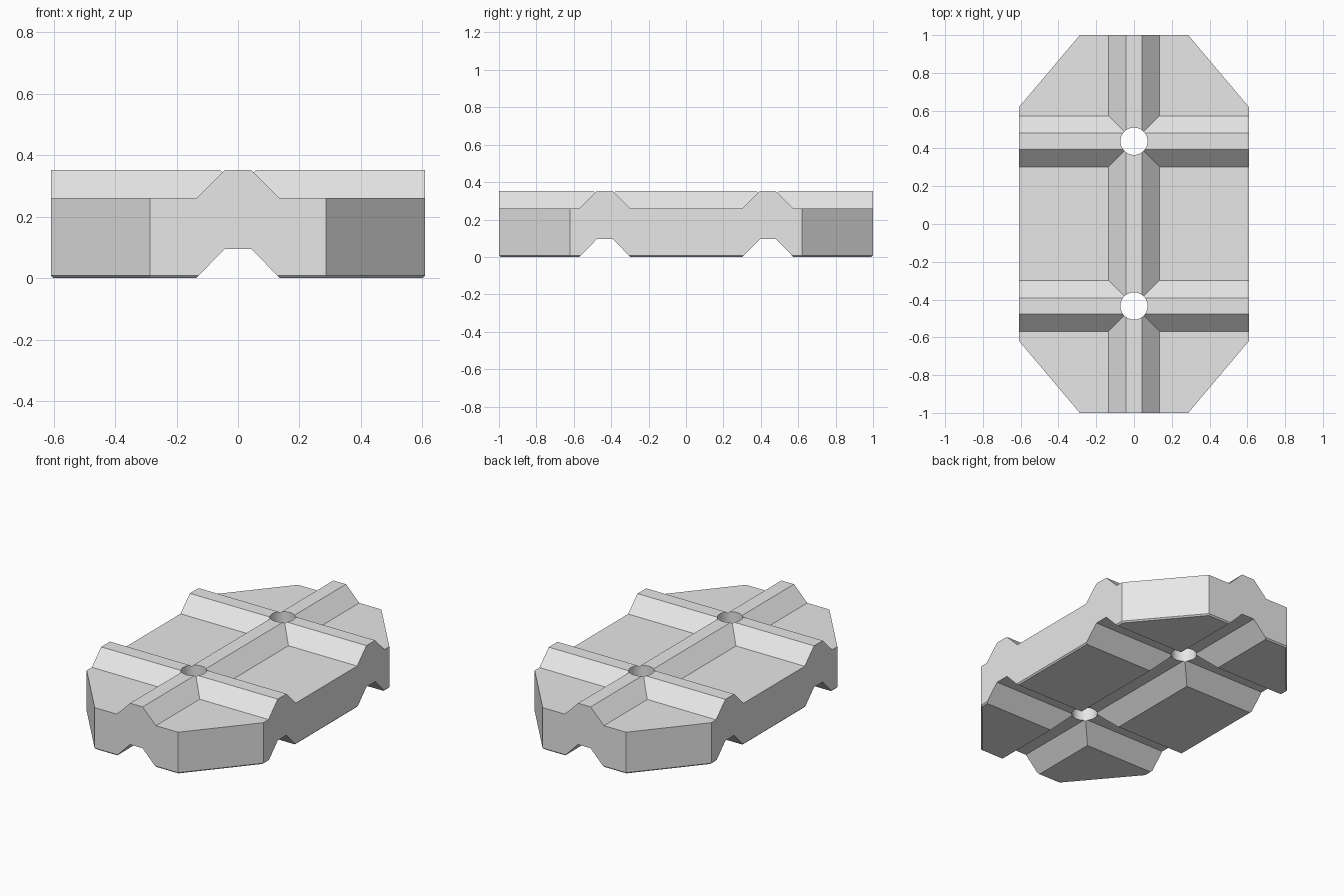
import bpy
import math
from mathutils import Matrix

cube = bpy.data.objects.get("Cube")
if cube:
    bpy.data.objects.remove(cube, do_unlink=True)

HALF_X, HALF_Y = 0.608, 1.0
SLAB_TOP, RIDGE_TOP, CHANNEL_ROOF = 0.26, 0.352, 0.095
NARROW, WIDE = 0.043, 0.135
CROSS_Y = (0.438, -0.434)
FOOT_BEVEL = 0.008


def make_mesh(name, rings):
    """Solid skinned through matching rings of points."""
    n = len(rings[0])
    verts = [p for ring in rings for p in ring]
    faces = [tuple(reversed(range(n))),
             tuple(range(len(verts) - n, len(verts)))]
    for r in range(len(rings) - 1):
        for i in range(n):
            j = (i + 1) % n
            faces.append((r * n + i, r * n + j, (r + 1) * n + j, (r + 1) * n + i))
    mesh = bpy.data.meshes.new(name)
    mesh.from_pydata(verts, [], faces)
    obj = bpy.data.objects.new(name, mesh)
    bpy.context.collection.objects.link(obj)
    return obj


def bar(name, z_low, z_high, length, along_x=False, y=0.0):
    """Long bar with 45 degree sides, wide at z_low and narrow at z_high."""
    drop = 0.05
    profile = [(-WIDE - drop, z_low - drop), (WIDE + drop, z_low - drop),
               (NARROW, z_high), (-NARROW, z_high)]
    obj = make_mesh(name, [[(x, length, z) for x, z in profile],
                           [(x, -length, z) for x, z in profile]])
    turn = Matrix.Rotation(math.pi / 2 if along_x else 0, 4, 'Z')
    obj.data.transform(Matrix.Translation((0, y, 0)) @ turn)
    return obj


def combine(target, tool, operation):
    """Apply a boolean and discard the helper."""
    tool.hide_render = True
    mod = target.modifiers.new(operation, 'BOOLEAN')
    mod.operation, mod.object, mod.solver = operation, tool, 'EXACT'
    bpy.ops.object.select_all(action='DESELECT')
    bpy.context.view_layer.objects.active = target
    target.select_set(True)
    bpy.ops.object.modifier_apply(modifier=mod.name)
    bpy.data.objects.remove(tool, do_unlink=True)


def outline(inset, z):
    """Elongated octagon at height z."""
    x, y = HALF_X - inset, HALF_Y - inset
    cx, cy = 0.287 - inset * 0.4, 0.62 - inset * 0.4
    return [(cx, -y, z), (x, -cy, z), (x, cy, z), (cx, y, z),
            (-cx, y, z), (-x, cy, z), (-x, -cy, z), (-cx, -y, z)]


# Oversized slab, trimmed to the outline later
block = make_mesh("spacer_block", [
    [(-0.9, -1.3, z), (0.9, -1.3, z), (0.9, 1.3, z), (-0.9, 1.3, z)]
    for z in (-0.2, SLAB_TOP)])

# Raised ridges on top
combine(block, bar("long_ridge", SLAB_TOP, RIDGE_TOP, 1.2), 'UNION')
for y in CROSS_Y:
    combine(block, bar("cross_ridge", SLAB_TOP, RIDGE_TOP, 0.8, True, y), 'UNION')

# Trim to the octagon, with a fine bevel around the foot
combine(block, make_mesh("outline_trim", [
    outline(FOOT_BEVEL, 0), outline(0, FOOT_BEVEL), outline(0, 0.6)]), 'INTERSECT')

# Matching channels underneath
combine(block, bar("long_channel", 0, CHANNEL_ROOF, 1.4), 'DIFFERENCE')
for y in CROSS_Y:
    combine(block, bar("cross_channel", 0, CHANNEL_ROOF, 1.0, True, y), 'DIFFERENCE')

# Round holes through the crossings
for y in CROSS_Y:
    bpy.ops.mesh.primitive_cylinder_add(vertices=48, radius=0.072, depth=1.2,
                                        location=(0, y, 0.2))
    combine(block, bpy.context.object, 'DIFFERENCE')

# Single plain grey
grey = bpy.data.materials.new("light_grey")
grey.use_nodes = True
colour = (0.8, 0.8, 0.8, 1)
grey.diffuse_color = colour
grey.node_tree.nodes["Principled BSDF"].inputs["Base Color"].default_value = colour
block.data.materials.clear()
block.data.materials.append(grey)
for poly in block.data.polygons:
    poly.material_index = 0

bpy.ops.object.select_all(action='DESELECT')
bpy.context.view_layer.objects.active = block
block.select_set(True)
bpy.ops.object.shade_smooth_by_angle(angle=math.radians(20))
